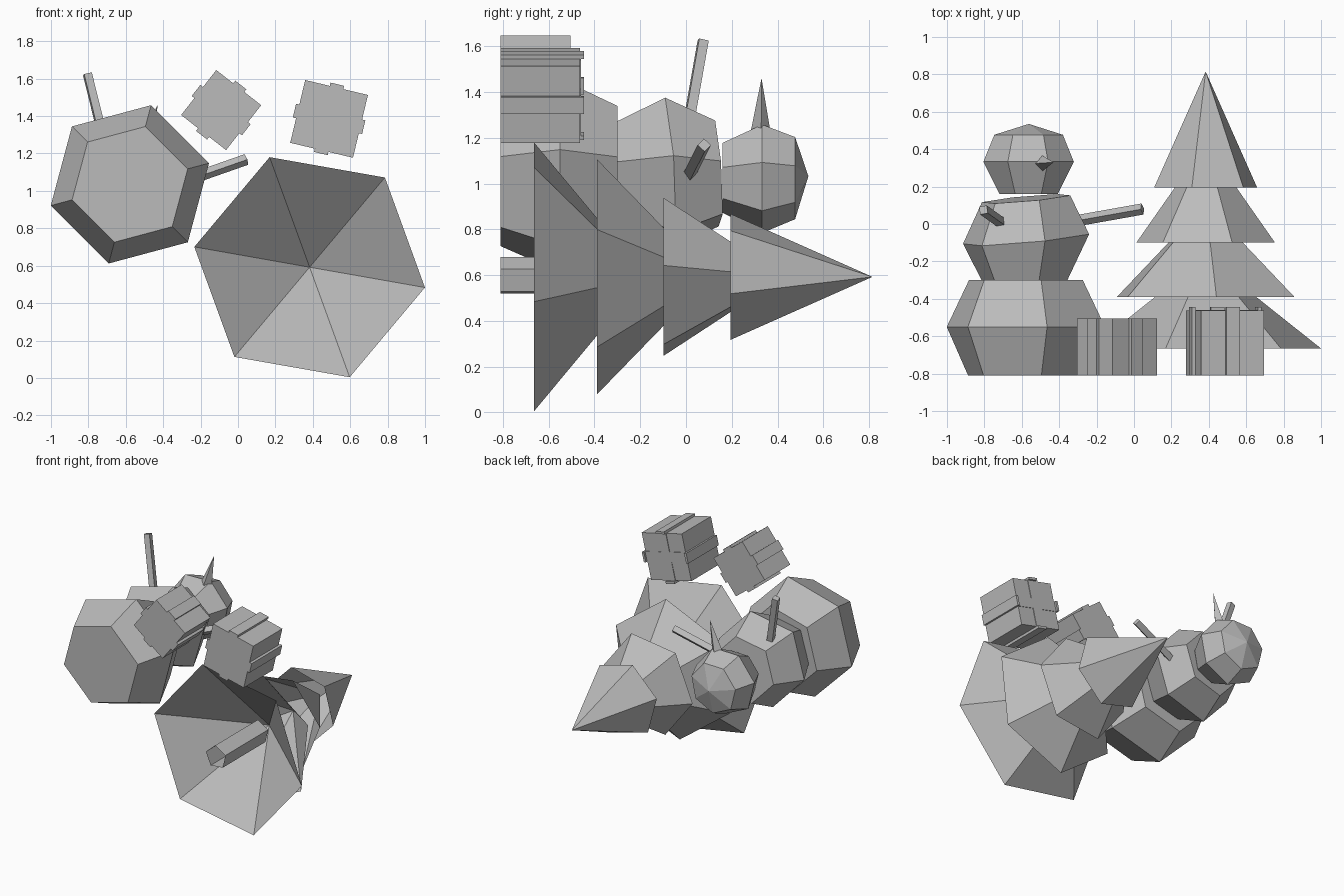
import bpy
import bmesh
from math import cos, sin, radians
from mathutils import Vector, Matrix

cube = bpy.data.objects.get("Cube")
if cube:
    bpy.data.objects.remove(cube, do_unlink=True)

grey = bpy.data.materials.new("plain grey")
grey.use_nodes = True
colour = (0.5, 0.5, 0.5, 1)
grey.diffuse_color = colour
grey.node_tree.nodes["Principled BSDF"].inputs["Base Color"].default_value = colour


def finish(name, bm):
    bmesh.ops.recalc_face_normals(bm, faces=bm.faces)
    mesh = bpy.data.meshes.new(name)
    bm.to_mesh(mesh)
    bm.free()
    mesh.materials.append(grey)
    obj = bpy.data.objects.new(name, mesh)
    bpy.context.collection.objects.link(obj)
    return obj


def loft(name, x, z, rings, sides, angle, caps=True, lean=(0, 0)):
    """Polygon rings (y, radius) stacked along y; radius 0 makes a point."""
    bm = bmesh.new()
    loops = []
    for y, r in rings:
        loop = []
        for i in range(sides if r else 1):
            a = radians(angle + i * 360 / sides)
            dx, dz = r * cos(a), r * sin(a)
            loop.append(bm.verts.new((x + dx, y + lean[0] * dx + lean[1] * dz, z + dz)))
        loops.append(loop)
    for low, high in zip(loops, loops[1:]):
        for i in range(sides):
            j = (i + 1) % sides
            if len(high) == 1:
                bm.faces.new((low[i], low[j], high[0]))
            else:
                bm.faces.new((low[i], low[j], high[j], high[i]))
    if caps:
        for loop in (loops[0], loops[-1]):
            if len(loop) > 1:
                bm.faces.new(loop)
    return finish(name, bm)


def stick(name, start, end, r1, r2, sides):
    """Straight tapered rod between two points."""
    start, end = Vector(start), Vector(end)
    d = end - start
    turn = d.to_track_quat('Z', 'Y').to_matrix().to_4x4()
    bm = bmesh.new()
    bmesh.ops.create_cone(bm, cap_ends=True, segments=sides, radius1=r1, radius2=r2,
                          depth=d.length, matrix=Matrix.Translation((start + end) / 2) @ turn)
    return finish(name, bm)


def block(bm, place, centre, size):
    bmesh.ops.create_cube(bm, size=1, matrix=place @ Matrix.Translation(centre)
                          @ Matrix.Diagonal((*size, 1)))


def gift(name, x, z, side, low, high, angle, rise, cross):
    """Box with a ribbon strip on each side and an optional flat cross on its end."""
    place = Matrix.Translation((x, 0, z)) @ Matrix.Rotation(radians(angle), 4, 'Y')
    mid, tall = (low + high) / 2, high - low
    box = bmesh.new()
    block(box, place, (0, mid, 0), (side, tall, side))
    finish(name + "_box", box)
    ribbon = bmesh.new()
    width, thick = 0.075, 0.018
    for k in range(4):
        turn = place @ Matrix.Rotation(radians(90 * k), 4, 'Y')
        block(ribbon, turn, (side / 2 + thick / 2, mid + rise / 2, 0),
              (thick, tall + rise, width))
    if cross:
        for size in ((side, 0.008, width), (width, 0.008, side)):
            block(ribbon, place, (0, high, 0), size)
    finish(name + "_ribbon", ribbon)


# Tree: open trunk and four open cones
tree_x, tree_z = 0.383, 0.592
loft("tree_trunk", tree_x, tree_z, [(-0.81, 0.086), (-0.3, 0.086)], 5, 95, caps=False)
tiers = [(-0.665, -0.175, 0.626, 50), (-0.39, 0.11, 0.518, 23.6),
         (-0.098, 0.43, 0.373, 7.7), (0.195, 0.815, 0.285, 45)]
for i, (base, tip, radius, angle) in enumerate(tiers):
    loft(f"tree_tier_{i + 1}", tree_x, tree_z, [(base, radius), (tip, 0)],
         6, angle, caps=False)

# Snowman body
loft("snowman_base", -0.578, 1.035, [(-0.81, 0.32), (-0.55, 0.438), (-0.3, 0.315)], 6, 15)
loft("snowman_middle", -0.577, 1.044, [(-0.32, 0.225), (-0.08, 0.346), (0.135, 0.242)],
     6, 13, lean=(0.09, -0.06))
loft("snowman_head", -0.5625, 1.032,
     [(0.16, 0.16), (0.333, 0.248), (0.477, 0.188), (0.535, 0)], 7, 14)

# Snowman nose and arms
stick("snowman_nose", (-0.505, 0.325, 1.18), (-0.43, 0.33, 1.46), 0.052, 0, 4)
stick("snowman_right_arm", (-0.7, 0, 1.2), (-0.805, 0.075, 1.625), 0.03, 0.03, 4)
stick("snowman_left_arm", (-0.32, 0.015, 1.04), (0.045, 0.08, 1.168), 0.03, 0.03, 4)

# Gifts
gift("small_gift", -0.09, 1.432, 0.305, -0.81, -0.505, 38, 0, False)
gift("large_gift", 0.487, 1.385, 0.345, -0.81, -0.463, 13.4, 0.018, True)
